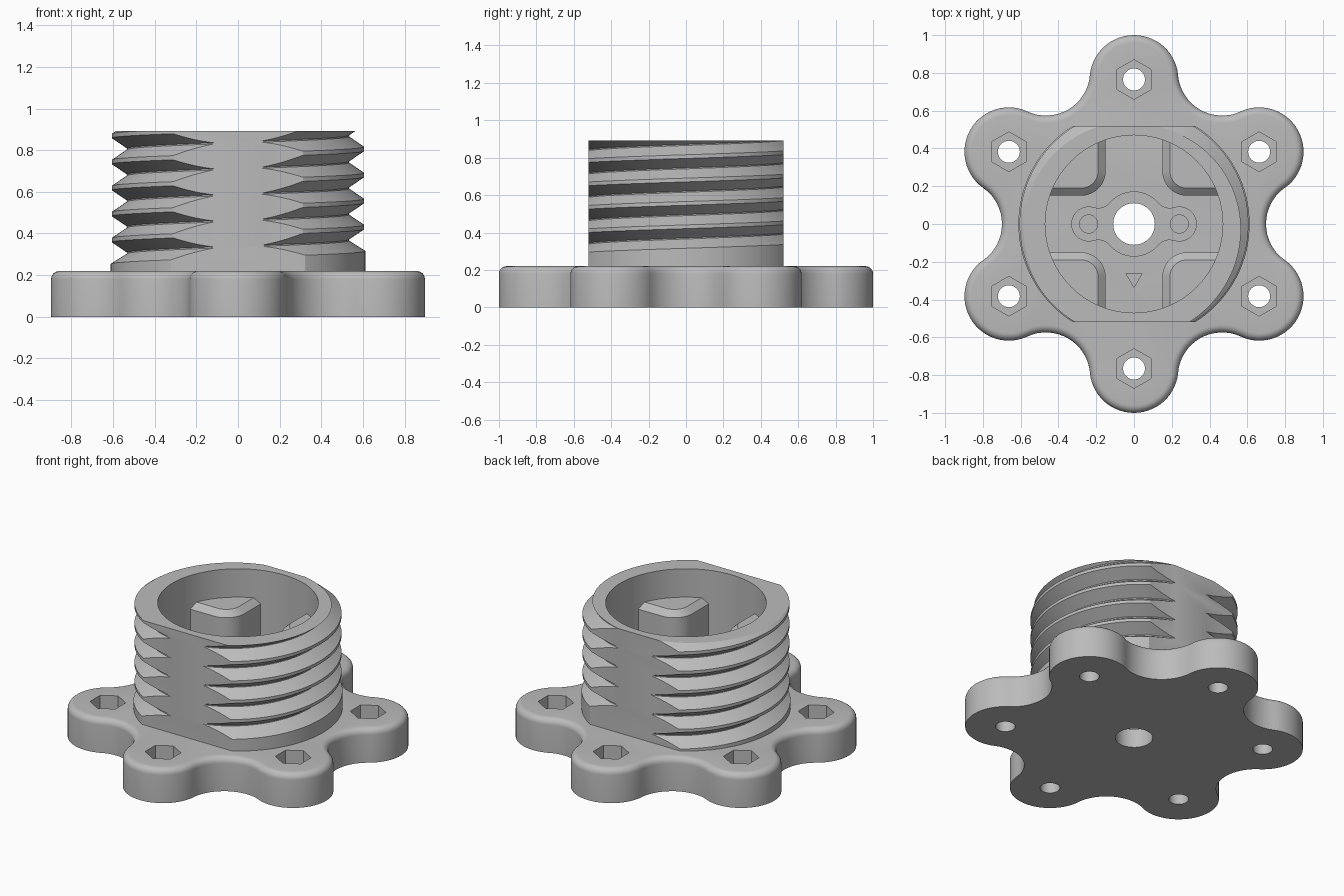
import bpy, bmesh
from math import pi, sin, cos, asin, atan2, sqrt, radians

old = bpy.data.objects.get("Cube")
if old:
    bpy.data.objects.remove(old, do_unlink=True)

grey = bpy.data.materials.new("light_grey")
grey.use_nodes = True
COLOUR = (0.5, 0.5, 0.5, 1)
grey.diffuse_color = COLOUR
grey.node_tree.nodes["Principled BSDF"].inputs["Base Color"].default_value = COLOUR


def arc(cx, cy, r, a0, a1, n):
    """Points along an arc, end points included."""
    return [(cx + r * cos(a0 + (a1 - a0) * i / n),
             cy + r * sin(a0 + (a1 - a0) * i / n)) for i in range(n + 1)]


def circle(cx, cy, r, n=48, start=0.0):
    return arc(cx, cy, r, start, start + 2 * pi, n)[:-1]


def loft(name, rings):
    """Closed solid through rings of 3D points."""
    bm = bmesh.new()
    rows = [[bm.verts.new(p) for p in ring] for ring in rings]
    n = len(rows[0])
    for low, high in zip(rows, rows[1:]):
        for i in range(n):
            j = (i + 1) % n
            bm.faces.new((low[i], low[j], high[j], high[i]))
    bm.faces.new(rows[0][::-1])
    bm.faces.new(rows[-1])
    bmesh.ops.recalc_face_normals(bm, faces=bm.faces)
    mesh = bpy.data.meshes.new(name)
    bm.to_mesh(mesh)
    bm.free()
    mesh.materials.append(grey)
    ob = bpy.data.objects.new(name, mesh)
    bpy.context.collection.objects.link(ob)
    return ob


def prism(name, outline, z0, z1):
    return loft(name, [[(x, y, z) for x, y in outline] for z in (z0, z1)])


def activate(ob):
    bpy.ops.object.select_all(action='DESELECT')
    ob.select_set(True)
    bpy.context.view_layer.objects.active = ob


def carve(ob, cutter, operation='DIFFERENCE'):
    cutter.hide_render = True
    mod = ob.modifiers.new("carve", 'BOOLEAN')
    mod.operation = operation
    mod.solver = 'EXACT'
    mod.object = cutter
    activate(ob)
    bpy.ops.object.modifier_apply(modifier=mod.name)
    bpy.data.objects.remove(cutter, do_unlink=True)


def smooth(ob):
    activate(ob)
    bpy.ops.object.shade_smooth_by_angle(angle=radians(28))


BASE_TOP, TOP = 0.22, 0.893
LOBE_AT, LOBE_R = 0.765, 0.235


# Six-lobed base with a rounded top edge
def lobed_outline(inset):
    valley_at = 0.934
    lx, ly = LOBE_AT * cos(pi / 6), LOBE_AT * sin(pi / 6)
    lean = atan2(ly, valley_at - lx)       # direction of the tangent point
    points = []
    for k in range(6):
        a = k * pi / 3
        points += arc(valley_at * cos(a), valley_at * sin(a), LOBE_R + inset,
                      a + pi + lean, a + pi - lean, 16)[1:]
        b = a + pi / 6
        sweep = pi / 6 + lean
        points += arc(LOBE_AT * cos(b), LOBE_AT * sin(b), LOBE_R - inset,
                      b - sweep, b + sweep, 28)[1:]
    return points


FILLET = 0.04
levels = [(0, 0.0)]
for i in range(7):
    t = i / 6 * pi / 2
    levels.append((FILLET * (1 - cos(t)), BASE_TOP - FILLET + FILLET * sin(t)))
base = loft("lobed_base",
            [[(x, y, z) for x, y in lobed_outline(o)] for o, z in levels])

# Bolt holes and hexagonal nut pockets in the lobes
for k in range(6):
    a = pi / 6 + k * pi / 3
    x, y = LOBE_AT * cos(a), LOBE_AT * sin(a)
    carve(base, prism("bolt_cutter", circle(x, y, 0.058, 32), -0.1, 0.4))
    carve(base, prism("nut_cutter", circle(x, y, 0.105, 6, pi / 2), 0.12, 0.4))


# Two-armed recess in the floor of the cup
def horn_outline(hub=0.17, tip=0.09, at=0.24, f=0.08):
    fx = ((hub + f) ** 2 - (tip + f) ** 2 + at ** 2) / (2 * at)
    fy = sqrt((hub + f) ** 2 - fx ** 2)
    hub_a, tip_a = atan2(fy, fx), atan2(fy, fx - at)
    right = arc(at, 0, tip, -tip_a, tip_a, 24)
    right += arc(fx, fy, f, tip_a - pi, hub_a - pi, 8)[1:]
    right += arc(0, 0, hub, hub_a, pi - hub_a, 20)[1:]
    right += arc(-fx, fy, f, -hub_a, -tip_a, 8)[1:]
    half = right[1:]
    left = [(-x, -y) for x, y in half]
    low = [p for p in left if p[1] < 0 and p[0] > -at]
    tip_left = arc(-at, 0, tip, pi - tip_a, pi + tip_a, 24)[1:]
    return right + tip_left + [p for p in low if p[0] < at - tip * 0.5
                               and not on_tip(p, at, tip)]


def on_tip(p, at, tip):
    return any(abs(sqrt((p[0] - s * at) ** 2 + p[1] ** 2) - tip) < 1e-4
               for s in (-1, 1))


carve(base, prism("horn_cutter", horn_outline(), 0.12, 0.4))
for x in (-0.24, 0.24):
    carve(base, prism("screw_cutter", circle(x, 0, 0.048, 32), 0.05, 0.4))
carve(base, prism("shaft_cutter", circle(0, 0, 0.11), -0.1, 0.4))

# Engraved arrow
arrow = [(-0.043, -0.262), (0, -0.335), (0.043, -0.262)]
carve(base, prism("arrow_cutter", arrow, BASE_TOP - 0.02, 0.4))
smooth(base)

# Threaded cup: collar, then crest and root rows that climb one pitch per turn
PITCH, CREST, ROOT, COLLAR, FLAT = 0.125, 0.606, 0.533, 0.612, 0.01
SEGMENTS = 144
rows = [(0.0, COLLAR, None), (FLAT, COLLAR, 0)]
for k in range(7):
    if k:
        rows += [(-FLAT, CREST, k), (FLAT, CREST, k)]
    rows += [(PITCH / 2 - 0.003, ROOT, k), (PITCH / 2 + 0.003, ROOT, k)]
rings = []
for dz, r, k in rows:
    ring = []
    for j in range(SEGMENTS):
        turn = j / SEGMENTS
        a = pi / 2 + turn * 2 * pi
        z = 0.1 if k is None else 0.212 + PITCH * (k + turn) + dz
        ring.append((r * cos(a), r * sin(a), z))
    rings.append(ring)
rings.append([(x, y, 1.4) for x, y, z in rings[-1]])
cup = loft("threaded_cup", rings)
flats = [(-1, -0.52), (1, -0.52), (1, 0.52), (-1, 0.52)]
carve(cup, prism("flats_cutter", flats, BASE_TOP, TOP), 'INTERSECT')
carve(cup, prism("bore_cutter", circle(0, 0, 0.47, 96), 0.1, 1.5))
smooth(cup)


# Four rounded corner blocks inside the cup, with chamfered tops
def block_outline(c, sx, sy):
    wall = 0.474
    start = asin(c / wall)
    pts = arc(0.28, 0.28, 0.28 - c, 1.5 * pi, pi, 12)
    pts += arc(0, 0, wall, pi / 2 - start, start, 20)
    return [(sx * x, sy * y) for x, y in pts]


for sx, side in ((1, "left"), (-1, "right")):
    for sy, end in ((-1, "front"), (1, "back")):
        block = loft(f"corner_block_{end}_{side}", [
            [(x, y, z) for x, y in block_outline(c, sx, sy)]
            for c, z in ((0.15, BASE_TOP - 0.005), (0.15, 0.675), (0.19, 0.71))])
        smooth(block)
